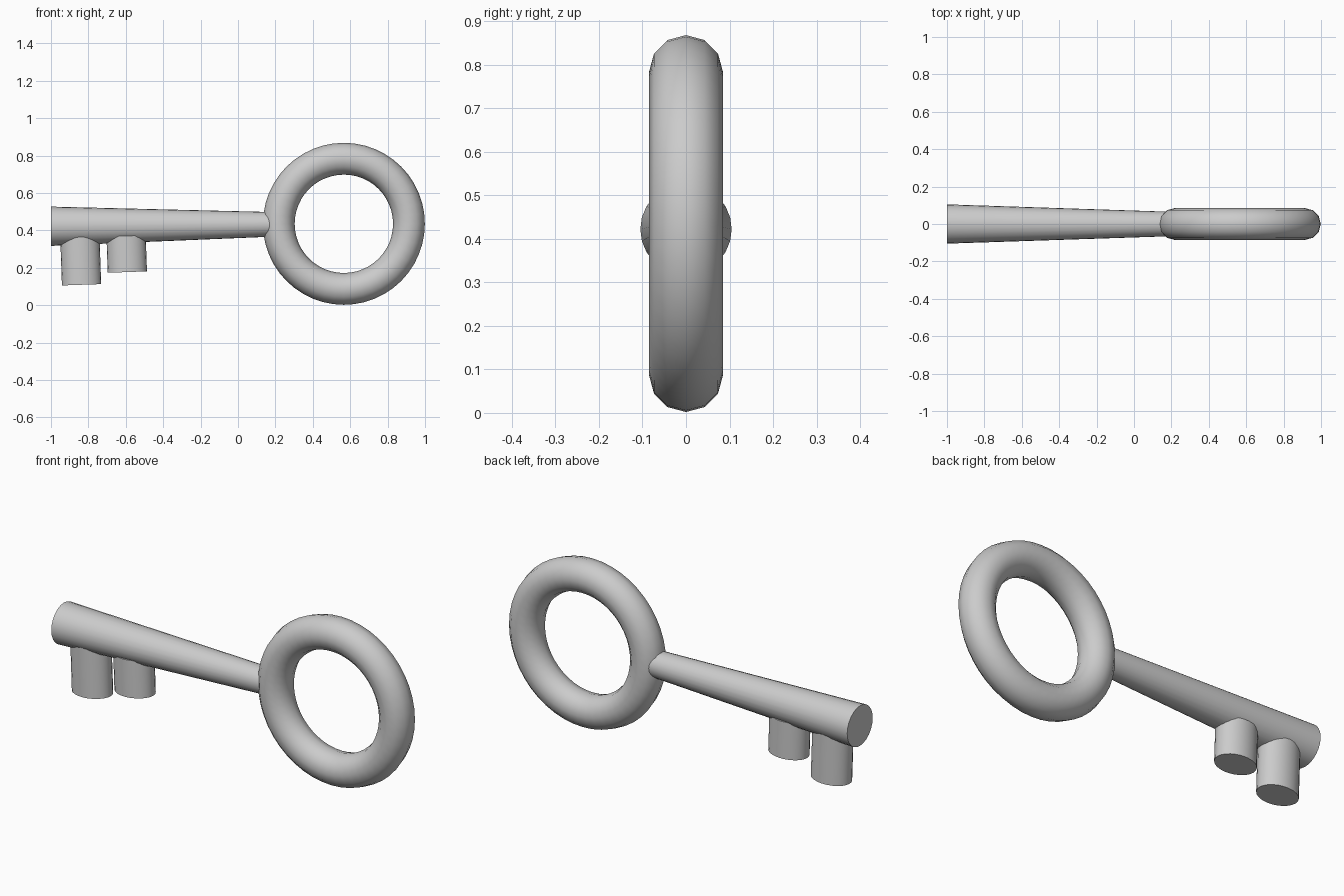
import bpy
from math import radians, pi, atan2, hypot
from mathutils import Vector

if "Cube" in bpy.data.objects:
    bpy.data.objects.remove(bpy.data.objects["Cube"])


def finish(name, angle=40):
    ob = bpy.context.object
    ob.name = name
    bpy.ops.object.shade_smooth_by_angle(angle=radians(angle))
    return ob


# Ring handle
bpy.ops.mesh.primitive_torus_add(major_radius=0.348, minor_radius=0.085,
                                 major_segments=48, minor_segments=12,
                                 location=(0.566, 0, 0.435), rotation=(pi / 2, 0, 0))
finish("ring_handle")

# Tapered shaft, wide at the toothed end
a, b = Vector((-1.0, 0, 0.422)), Vector((0.175, 0, 0.432))
d = b - a
bpy.ops.mesh.primitive_cone_add(vertices=24, radius1=0.105, radius2=0.066,
                                depth=d.length, location=(a + b) / 2,
                                rotation=(0, atan2(d.x, d.z), 0))
finish("shaft")


# Teeth: slightly leaning oval pegs under the shaft
def tooth(name, x, bottom, top=0.37):
    bpy.ops.mesh.primitive_cylinder_add(vertices=24, radius=1, depth=1,
                                        location=(x, 0, (top + bottom) / 2))
    ob = bpy.context.object
    ob.scale = (0.105, 0.08, top - bottom)
    ob.rotation_euler.y = radians(-2)
    finish(name)


tooth("long_tooth", -0.841, 0.109)
tooth("short_tooth", -0.595, 0.177)
